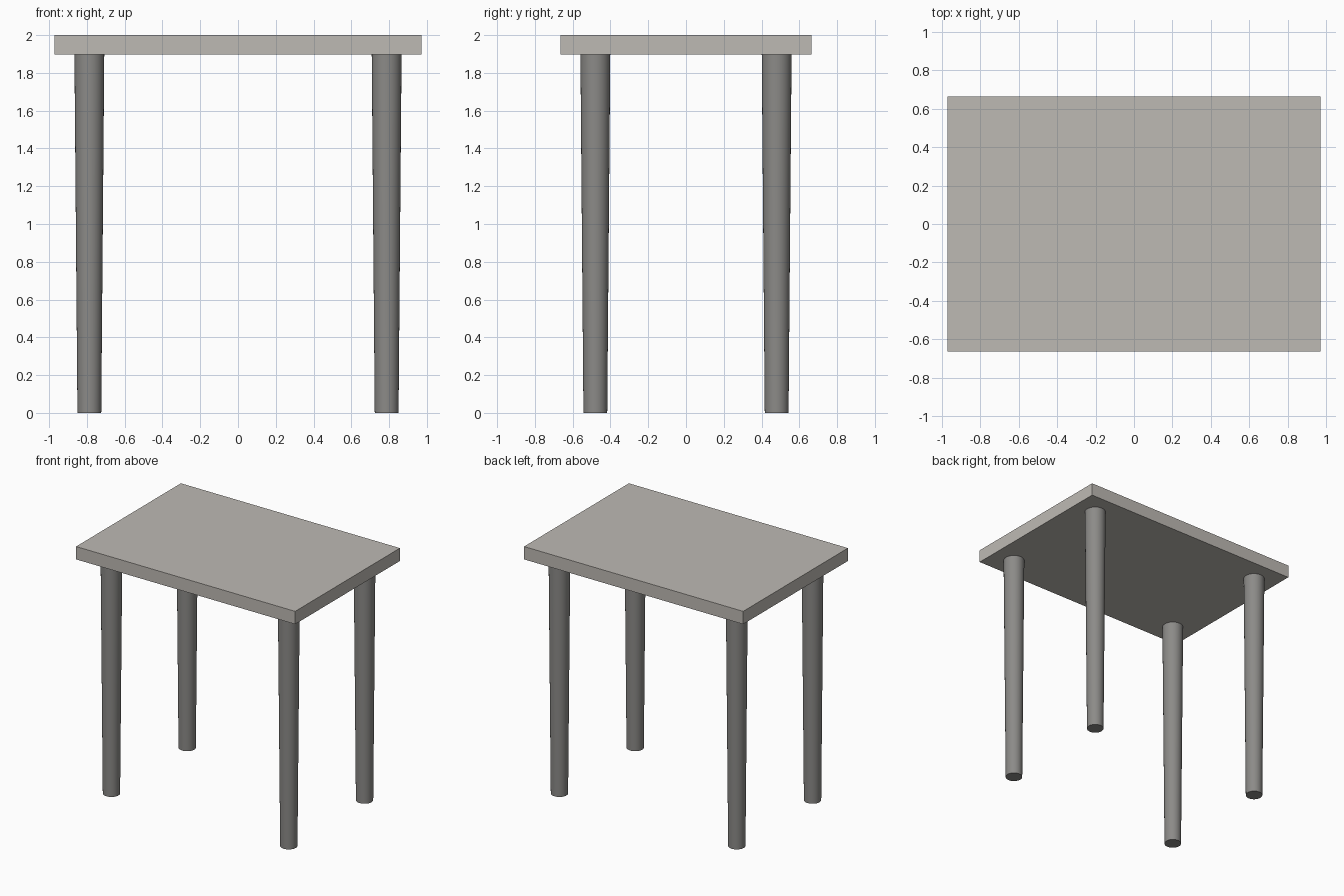
import bpy
import math

cube = bpy.data.objects.get("Cube")
if cube:
    bpy.data.objects.remove(cube, do_unlink=True)


def material(name, rgb):
    mat = bpy.data.materials.new(name)
    mat.use_nodes = True
    colour = (*rgb, 1.0)
    mat.diffuse_color = colour
    mat.node_tree.nodes["Principled BSDF"].inputs["Base Color"].default_value = colour
    return mat


pale_stone = material("pale_warm_grey", (0.515, 0.491, 0.456))
leg_grey = material("medium_grey", (0.262, 0.257, 0.246))

HALF_X, HALF_Y = 0.972, 0.664
TOP, UNDERSIDE = 2.0, 1.897
LEG_X, LEG_Y = 0.787, 0.48

# Flat slab top
bpy.ops.mesh.primitive_cube_add(size=1, location=(0, 0, (TOP + UNDERSIDE) / 2))
top = bpy.context.object
top.name = "table_top"
top.scale = (2 * HALF_X, 2 * HALF_Y, TOP - UNDERSIDE)
bpy.ops.object.transform_apply(location=False, rotation=False, scale=True)
top.data.materials.append(pale_stone)

# Four round legs, tapering towards the floor
for side, sx in (("left", 1), ("right", -1)):
    for end, sy in (("front", -1), ("back", 1)):
        bpy.ops.mesh.primitive_cone_add(
            vertices=32, radius1=0.063, radius2=0.079, depth=UNDERSIDE,
            location=(sx * LEG_X, sy * LEG_Y, UNDERSIDE / 2))
        leg = bpy.context.object
        leg.name = f"{end}_{side}_leg"
        leg.data.materials.append(leg_grey)
        bpy.ops.object.shade_smooth_by_angle(angle=math.radians(30))
